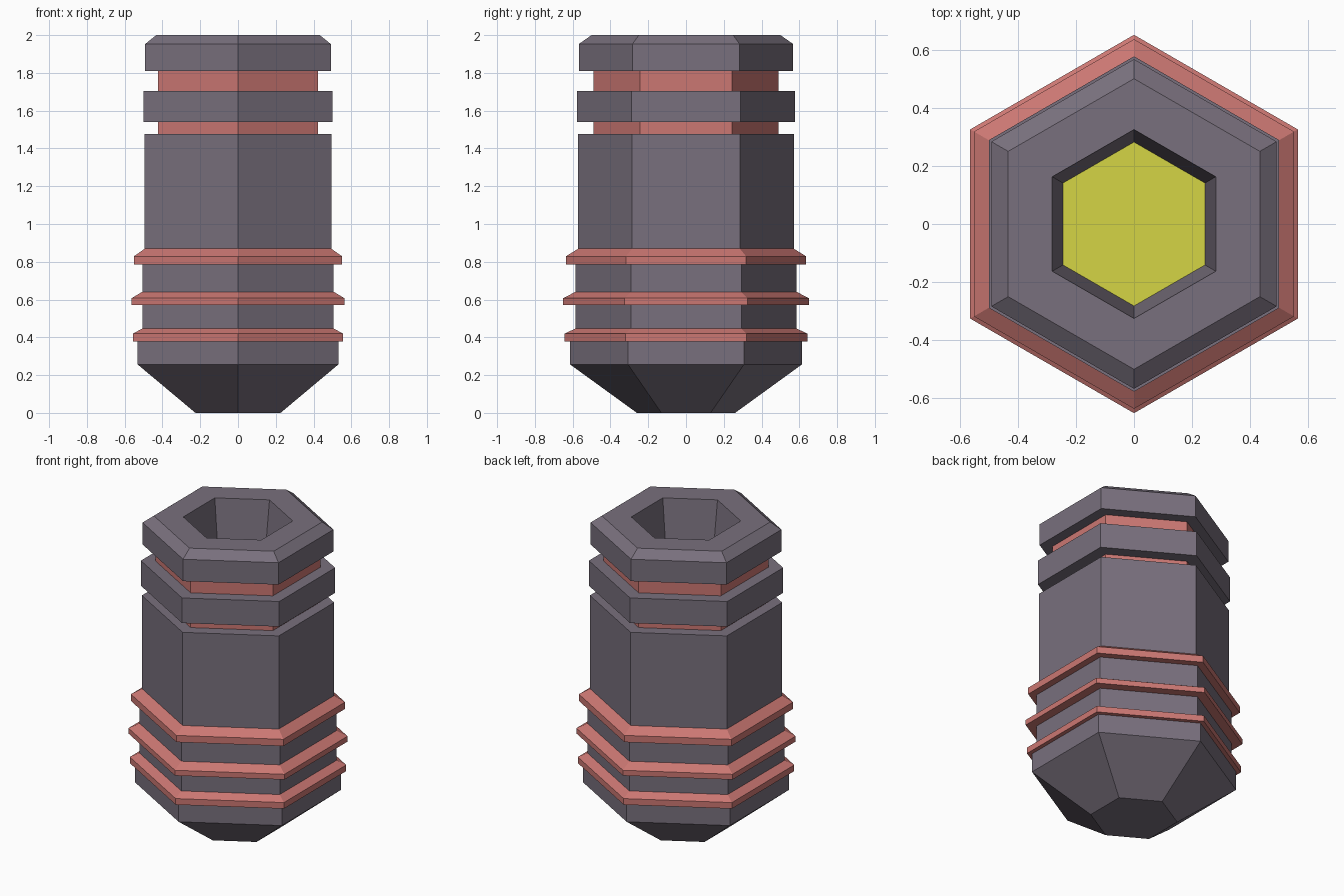
import bpy, bmesh, math

if "Cube" in bpy.data.objects:
    bpy.data.objects.remove(bpy.data.objects["Cube"])


def material(name, color):
    m = bpy.data.materials.new(name)
    m.diffuse_color = (*color, 1)
    m.use_nodes = True
    m.node_tree.nodes["Principled BSDF"].inputs["Base Color"].default_value = m.diffuse_color
    return m


grey = material("dark grey", (0.190, 0.162, 0.205))
red = material("dull red", (0.60, 0.185, 0.170))
yellow = material("yellow", (0.66, 0.66, 0.058))


def hex_lathe(name, profile, mat, cap_first=False):
    """Six-sided lathe of a (radius, z) profile, corners pointing along y."""
    bm = bmesh.new()
    rings = []
    for r, z in profile:
        rings.append([bm.verts.new((r * math.cos(a), r * math.sin(a), z))
                      for a in (math.pi / 2 + k * math.pi / 3 for k in range(6))])
    for lo, hi in zip(rings, rings[1:]):
        for k in range(6):
            n = (k + 1) % 6
            bm.faces.new((lo[k], lo[n], hi[n], hi[k]))
    if cap_first:
        bm.faces.new(rings[0][::-1])
    me = bpy.data.meshes.new(name)
    bm.to_mesh(me)
    bm.free()
    me.materials.append(mat)
    ob = bpy.data.objects.new(name, me)
    bpy.context.collection.objects.link(ob)
    return ob


# Tapered tip and lower collars between the ridges
hex_lathe("tapered_tip", [(0.26, 0), (0.613, 0.256), (0.613, 0.379)], grey, True)
hex_lathe("lower_collar", [(0.585, 0.447), (0.585, 0.572)], grey)
hex_lathe("upper_collar", [(0.585, 0.641), (0.585, 0.785)], grey)

# Three red ridges: flat underside, upright rim, sloped top
ridges = [
    (0.613, 0.643, 0.585, 0.379, 0.419, 0.447),
    (0.585, 0.651, 0.585, 0.572, 0.607, 0.641),
    (0.585, 0.636, 0.571, 0.785, 0.829, 0.869),
]
for i, (r0, r1, r2, z0, z1, z2) in enumerate(ridges):
    hex_lathe(f"ridge_{i + 1}", [(r0, z0), (r1, z0), (r1, z1), (r2, z2)], red)

# Main barrel, band and red grooves
G = 0.489
hex_lathe("barrel", [(0.571, 0.869), (0.571, 1.477), (G, 1.477)], grey)
hex_lathe("lower_groove", [(G, 1.477), (G, 1.54)], red)
hex_lathe("band", [(G, 1.54), (0.577, 1.54), (0.577, 1.704), (G, 1.704)], grey)
hex_lathe("upper_groove", [(G, 1.704), (G, 1.81)], red)

# Chamfered head with its tapering socket
FLOOR = 1.68
hex_lathe("head", [(G, 1.81), (0.567, 1.81), (0.567, 1.953), (0.5, 2.0),
                   (0.325, 2.0), (0.282, FLOOR)], grey)

# Yellow socket floor, facing up
floor = hex_lathe("socket_floor", [(0.282, FLOOR)], yellow, True)
floor.data.flip_normals()
